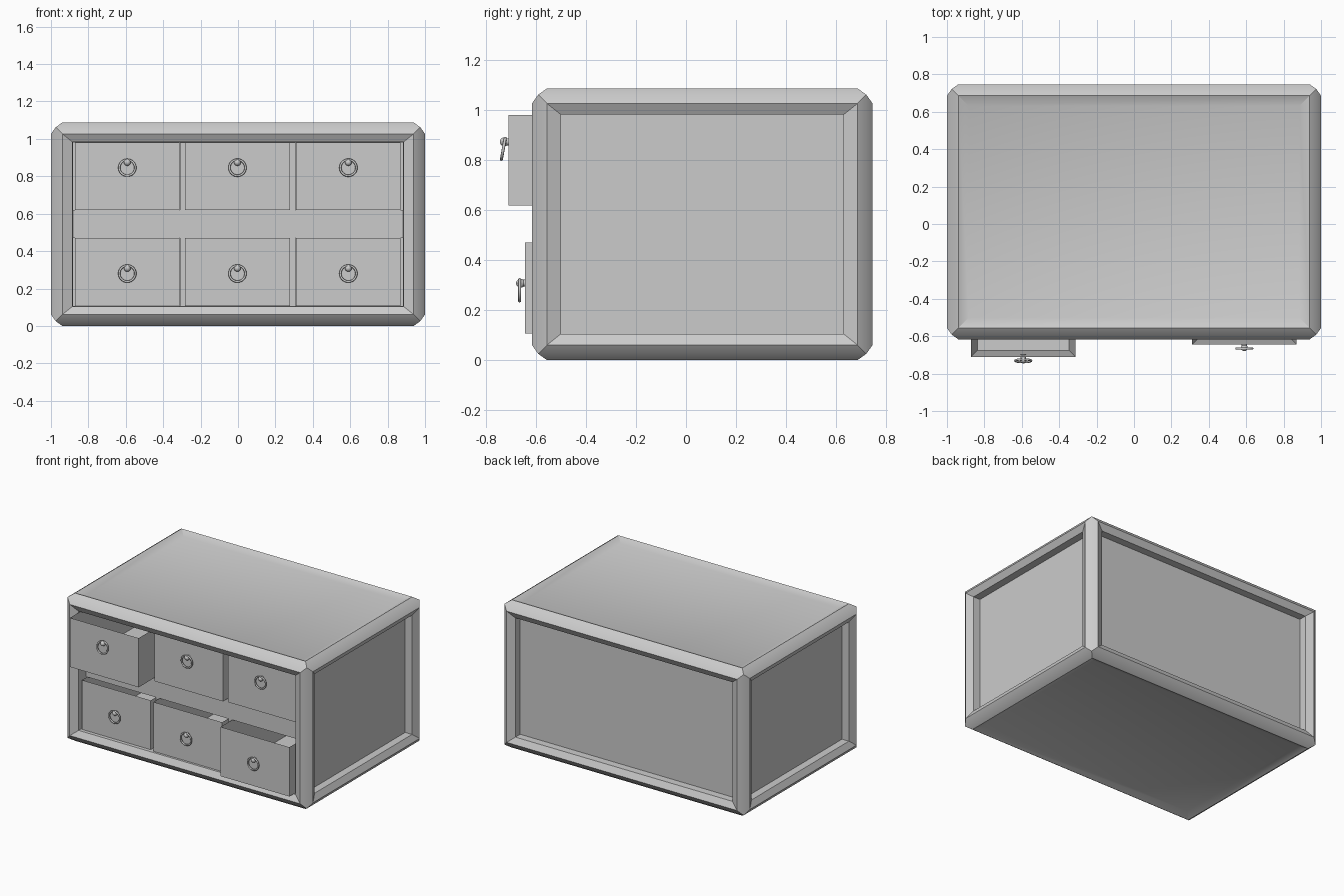
import bpy, bmesh, math
from itertools import combinations, product
from mathutils import Matrix, Vector

if "Cube" in bpy.data.objects:
    bpy.data.objects.remove(bpy.data.objects["Cube"])

Y0, Y1, H = -0.617, 0.747, 1.088   # cabinet front, back, height


def finish(name, bm, smooth=None):
    bmesh.ops.recalc_face_normals(bm, faces=bm.faces)
    me = bpy.data.meshes.new(name)
    bm.to_mesh(me)
    bm.free()
    ob = bpy.data.objects.new(name, me)
    bpy.context.collection.objects.link(ob)
    if smooth:
        bpy.ops.object.select_all(action='DESELECT')
        ob.select_set(True)
        bpy.context.view_layer.objects.active = ob
        bpy.ops.object.shade_smooth_by_angle(angle=math.radians(smooth))
    return ob


def box_bm(lo, hi):
    lo, hi = Vector(lo), Vector(hi)
    bm = bmesh.new()
    m = Matrix.Translation((lo + hi) / 2) @ Matrix.Diagonal((*(hi - lo), 1))
    bmesh.ops.create_cube(bm, size=1, matrix=m)
    bm.normal_update()
    return bm


def box(name, lo, hi):
    return finish(name, box_bm(lo, hi))


# Cabinet: every edge planed to a softly rounded, mitred frame beam
lo, hi = Vector((-1, Y0, 0)), Vector((1, Y1, H))
mid, half = (lo + hi) / 2, (hi - lo) / 2
bm = box_bm(lo, hi)
R, K = 0.061, 0.0255   # beam width and inset of its middle line
for a, b in combinations(range(3), 2):
    for sa, sb in product((-1, 1), repeat=2):
        for na, nb in ((R - K, K), (K, R - K)):
            n, p = Vector(), mid.copy()
            n[a], n[b] = sa * na, sb * nb
            p[a] += sa * (half[a] - K)
            p[b] += sb * (half[b] - K)
            bmesh.ops.bisect_plane(bm, geom=bm.verts[:] + bm.edges[:] + bm.faces[:], dist=1e-6,
                                   plane_co=p, plane_no=n.normalized(), clear_outer=True)
            rim = [e for e in bm.edges if e.is_boundary]
            bmesh.ops.holes_fill(bm, edges=rim, sides=0)
bmesh.ops.recalc_face_normals(bm, faces=bm.faces)
bm.normal_update()


def inset(faces, thick, depth):
    bmesh.ops.inset_individual(bm, faces=faces, thickness=thick, depth=depth, use_even_offset=True)
    bm.normal_update()


# Sloped inner lip on all sides; upright sides step down further to their panels
panels = sorted(bm.faces, key=lambda f: f.calc_area())[-6:]
sides = [f for f in panels if abs(f.normal.z) < 0.5]
front = min(panels, key=lambda f: f.calc_center_median().y)
inset(panels, 0.055, -0.024)
for f in sides:   # lip is a little narrower at top and bottom
    for v in f.verts:
        v.co.z += math.copysign(0.011, v.co.z - H / 2)
bm.normal_update()
inset(sides, 0.0005, -0.055)
# The front opens into a hollow
inset([front], 0.0005, -1.12)
finish("cabinet", bm, 30)

# Middle shelf and drawer dividers
box("middle_shelf", (-0.883, -0.51, 0.47), (0.883, 0.57, 0.62))
rows = {"lower": (0.107, 0.47), "upper": (0.62, 0.982)}
for row, (z0, z1) in rows.items():
    for side, x in (("left", -0.297), ("right", 0.293)):
        box(f"{row}_{side}_divider", (x - 0.014, -0.51, z0), (x + 0.014, 0.57, z1))


def drawer(name, x0, x1, y, z0, z1, zk, tilt):
    # Open tray
    bm = box_bm((x0, y, z0), (x1, y + 1.05, z1))
    top = max(bm.faces, key=lambda f: f.calc_center_median().z)
    bmesh.ops.inset_individual(bm, faces=[top], thickness=0.035, depth=0, use_even_offset=True)
    bmesh.ops.translate(bm, verts=top.verts[:], vec=(0, 0, 0.035 - (z1 - z0)))
    finish(name, bm)
    # Knob and hanging ring
    x = (x0 + x1) / 2
    bm = bmesh.new()
    bmesh.ops.create_uvsphere(bm, u_segments=16, v_segments=10, radius=0.018,
                              matrix=Matrix.Translation((x, y - 0.017, zk)))
    bmesh.ops.create_cone(bm, segments=12, radius1=0.014, radius2=0.014, depth=0.03, cap_ends=True,
                          matrix=Matrix.Translation((x, y, zk)) @ Matrix.Rotation(math.pi / 2, 4, 'X'))
    finish(name + "_knob", bm, 40)
    bpy.ops.mesh.primitive_torus_add(major_radius=0.043, minor_radius=0.006, major_segments=32,
                                     minor_segments=8, location=(x, y - 0.021, zk - 0.028),
                                     rotation=(math.pi / 2 - tilt, 0, 0))
    bpy.context.object.name = name + "_ring"
    bpy.ops.object.shade_smooth()


# Drawers, each pulled out by its own amount
columns = {"left": (-0.872, -0.312), "middle": (-0.283, 0.277), "right": (0.31, 0.87)}
fronts = {"upper": (-0.71, -0.57, -0.56), "lower": (-0.57, -0.58, -0.645)}
knob_z = {"upper": 0.874, "lower": 0.308}
for row, (z0, z1) in rows.items():
    for (col, (x0, x1)), y in zip(columns.items(), fronts[row]):
        drawer(f"{row}_{col}_drawer", x0, x1, y, z0, z1, knob_z[row], 0.18 if y < -0.7 else 0.0)
